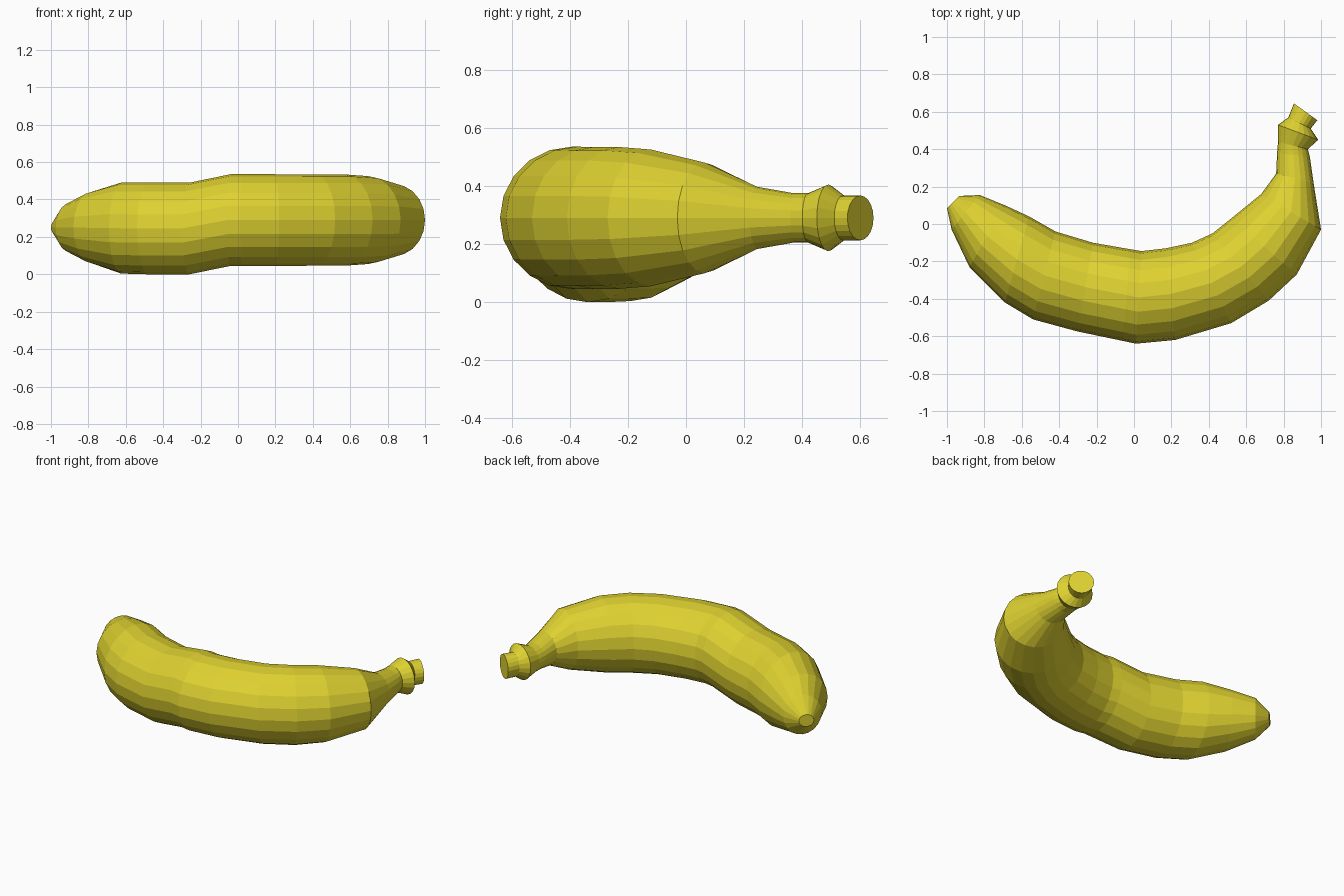
import bpy, bmesh, math
from mathutils import Vector

if "Cube" in bpy.data.objects:
    bpy.data.objects.remove(bpy.data.objects["Cube"])

SIDES = 20
# Cross-sections: outer x, y, inner x, y, centre z, half height
RINGS = [
    (-1.0, .085, -.935, .15, .25, .04),
    (-.975, -.03, -.825, .155, .25, .13),
    (-.88, -.23, -.69, .10, .25, .19),
    (-.69, -.42, -.56, .04, .247, .243),
    (-.54, -.51, -.42, -.04, .245, .245),
    (-.30, -.575, -.22, -.10, .245, .245),
    (-.06, -.625, -.02, -.135, .29, .245),
    (.01, -.64, .04, -.145, .29, .245),
    (.22, -.62, .17, -.13, .29, .245),
    (.52, -.53, .31, -.10, .29, .244),
    (.72, -.41, .42, -.05, .29, .244),
    (.87, -.27, .52, .03, .29, .235),
    (1.0, -.03, .68, .16, .29, .19),
    (.96, .22, .76, .27, .29, .107),
    (.94, .36, .765, .38, .29, .085),
    (.93, .40, .77, .44, .29, .085),
    (.985, .45, .77, .53, .29, .115),
    (.945, .51, .825, .57, .29, .077),
    (.98, .555, .855, .645, .29, .077),
]

# Banana skin: loft of elliptical rings with capped ends
bm = bmesh.new()
loops = []
for ox, oy, ix, iy, z, h in RINGS:
    outer, inner = Vector((ox, oy, z)), Vector((ix, iy, z))
    mid, half = (outer + inner) / 2, (outer - inner) / 2
    loop = []
    for i in range(SIDES):
        a = 2 * math.pi * i / SIDES
        loop.append(bm.verts.new(mid + half * math.cos(a) + Vector((0, 0, h * math.sin(a)))))
    loops.append(loop)
for a, b in zip(loops, loops[1:]):
    for i in range(SIDES):
        j = (i + 1) % SIDES
        bm.faces.new((a[i], a[j], b[j], b[i]))
bm.faces.new(loops[0])
bm.faces.new(loops[-1])
bmesh.ops.recalc_face_normals(bm, faces=bm.faces)

mesh = bpy.data.meshes.new("banana")
bm.to_mesh(mesh)
bm.free()
banana = bpy.data.objects.new("banana", mesh)
bpy.context.collection.objects.link(banana)

# Yellow skin
skin = bpy.data.materials.new("yellow_skin")
skin.diffuse_color = (.73, .64, .03, 1)
skin.use_nodes = True
skin.node_tree.nodes["Principled BSDF"].inputs["Base Color"].default_value = skin.diffuse_color
mesh.materials.append(skin)
